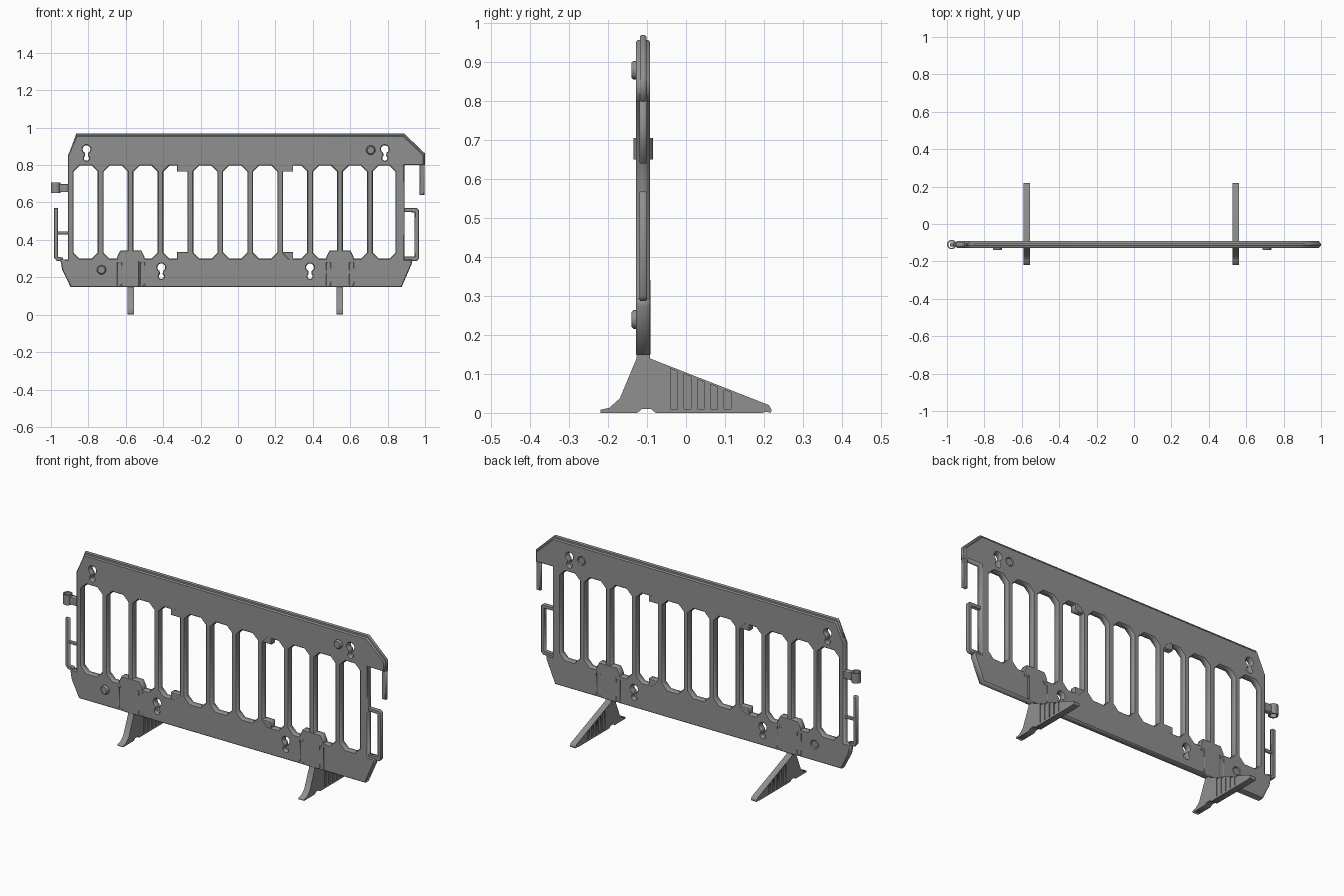
import bpy, bmesh
from math import pi, sin, cos, radians

if "Cube" in bpy.data.objects:
    bpy.data.objects.remove(bpy.data.objects["Cube"])

FRONT = (pi / 2, 0, 0)        # profile drawn in x, z
SIDE = (pi / 2, 0, pi / 2)    # profile drawn in y, z
FLAT = (0, 0, 0)              # profile drawn in x, y
PY = -0.11                    # centre plane of the barrier panel

dark = bpy.data.materials.new("dark_grey_plastic")
dark.diffuse_color = (0.28, 0.28, 0.28, 1)
dark.use_nodes = True
dark.node_tree.nodes["Principled BSDF"].inputs["Base Color"].default_value = dark.diffuse_color


def plate(name, polys, half, bevel=0.0, rot=FRONT, loc=(0, PY, 0)):
    """Filled profile (first loop outer, rest holes), thickened and edge-bevelled."""
    cu = bpy.data.curves.new(name, 'CURVE')
    cu.dimensions = '2D'
    cu.fill_mode = 'BOTH'
    cu.extrude = half - bevel
    cu.bevel_depth = bevel
    cu.bevel_resolution = 0
    cu.offset = -bevel
    for pts in polys:
        sp = cu.splines.new('POLY')
        sp.points.add(len(pts) - 1)
        for p, (a, b) in zip(sp.points, pts):
            p.co = (a, b, 0, 1)
        sp.use_cyclic_u = True
    cu.materials.append(dark)
    ob = bpy.data.objects.new(name, cu)
    bpy.context.collection.objects.link(ob)
    ob.rotation_euler = rot
    ob.location = loc
    bpy.ops.object.select_all(action='DESELECT')
    ob.select_set(True)
    bpy.context.view_layer.objects.active = ob
    bpy.ops.object.convert(target='MESH')
    ob = bpy.context.view_layer.objects.active
    bm = bmesh.new()
    bm.from_mesh(ob.data)
    bmesh.ops.remove_doubles(bm, verts=bm.verts, dist=0.0001)
    bmesh.ops.recalc_face_normals(bm, faces=bm.faces)
    bm.to_mesh(ob.data)
    bm.free()
    return ob


def rect(x0, x1, z0, z1):
    return [(x0, z0), (x1, z0), (x1, z1), (x0, z1)]


def arc(cx, cz, r, a0, a1, n):
    return [(cx + r * cos(radians(a0 + (a1 - a0) * i / n)),
             cz + r * sin(radians(a0 + (a1 - a0) * i / n))) for i in range(n + 1)]


def circle(cx, cz, r, n=16):
    return arc(cx, cz, r, 0, 360, n)[:-1]


def keyhole(cx, cz):
    return arc(cx, cz + 0.018, 0.021, -65, 245, 14) + arc(cx, cz - 0.03, 0.014, 120, 420, 10)


def opening(x0, x1, z0=0.3, z1=0.797, c=0.032):
    return [(x0, z0 + c), (x0 + c, z0), (x1 - c, z0), (x1, z0 + c),
            (x1, z1 - c), (x1 - c, z1), (x0 + c, z1), (x0, z1 - c)]


leg_x = (-0.573, 0.545)
bosses = ((0.71, 0.88), (-0.73, 0.24))
grooves = [rect(x + a, x + b, 0.16, 0.275) for x in leg_x
           for a, b in ((-0.071, -0.052), (0.052, 0.071))]

# Main panel with rails, bars, keyholes, grooves and boss sockets
outline = [(-0.862, 0.957), (0.885, 0.957), (0.993, 0.855), (0.993, 0.80), (0.889, 0.80),
           (0.889, 0.295), (0.93, 0.295), (0.93, 0.275), (0.875, 0.148), (-0.895, 0.148),
           (-0.94, 0.24), (-0.95, 0.295), (-0.91, 0.295), (-0.91, 0.85)]
holes = [opening(-0.879 + 0.16 * i, min(-0.75 + 0.16 * i, 0.842)) for i in range(11)]
holes += [keyhole(x, z) for x, z in ((-0.81, 0.867), (0.785, 0.867), (-0.41, 0.235), (0.385, 0.235))]
holes += [circle(x, z, 0.021) for x, z in bosses]
plate("barrier_panel", [outline] + holes + grooves, 0.018, 0.004)

# Thin ridge along the top edge
plate("top_ridge", [[(-0.908, 0.85), (-0.864, 0.97), (0.887, 0.97), (1.0, 0.862), (1.0, 0.80),
                     (0.97, 0.80), (0.97, 0.85), (0.88, 0.94), (-0.85, 0.94), (-0.89, 0.85)]],
      0.008, 0.003)

# Slightly recessed floors of the grooves
for i, g in enumerate(grooves):
    (x0, z0), (x1, z1) = g[0], g[2]
    plate(f"groove_floor_{i}", [rect(x0 - 0.006, x1 + 0.006, z0 - 0.006, z1 + 0.006)], 0.0155)

# Round stacking bosses on the front face
for i, (x, z) in enumerate(bosses):
    plate(f"boss_{i}", [circle(x, z, 0.024)], 0.0225, 0.005, loc=(0, -0.1175, 0))

# Square corner blocks in two of the openings
for i, (x0, x1) in enumerate(((-0.325, -0.255), (0.23, 0.295))):
    plate(f"upper_block_{i}", [rect(x0, x1, 0.765, 0.81)], 0.0175, 0.002)
    plate(f"lower_block_{i}", [rect(x0, x1, 0.29, 0.335)], 0.0175, 0.002)

# Feet and the brackets holding them
foot = [(-0.22, 0), (-0.22, 0.008), (-0.197, 0.013), (-0.17, 0.037), (-0.127, 0.14),
        (-0.127, 0.16), (-0.093, 0.16), (-0.093, 0.14), (0.213, 0.02), (0.22, 0.006), (0.217, 0),
        (0.207, 0.003), (0.195, 0), (-0.078, 0), (-0.09, 0.01), (-0.113, 0.01), (-0.125, 0)]
pockets = [[(y, 0.01), (y + 0.018, 0.01), (y + 0.018, 0.098 - 0.393 * (y + 0.018)),
            (y, 0.098 - 0.393 * y)] for y in [-0.04 + 0.0345 * i for i in range(5)]]
for side, x in zip(("left", "right"), leg_x):
    half = [(0.045, 0.148), (0.045, 0.285), (0.077, 0.285), (0.072, 0.312), (0.056, 0.343)]
    shape = [(x + a, z) for a, z in half] + [(x - a, z) for a, z in reversed(half)]
    plate(f"{side}_bracket", [shape], 0.0188, 0.003)
    plate(f"{side}_foot", [foot] + pockets, 0.0175, 0, SIDE, (x, 0, 0))
    plate(f"{side}_foot_web", [[(-0.043, 0.006), (0.118, 0.006), (0.118, 0.053), (-0.043, 0.116)]],
          0.0135, 0, SIDE, (x, 0, 0))

# Left coupling: ring on an arm, plus lower post
plate("coupling_ring", [circle(-0.975, PY, 0.025, 20), circle(-0.975, PY, 0.018, 20)],
      0.028, 0, FLAT, (0, 0, 0.678))
plate("coupling_arm", [rect(-0.955, -0.9, 0.655, 0.698)], 0.014, 0.002)
plate("left_post", [[(-0.984, 0.57), (-0.984, 0.305), (-0.968, 0.287), (-0.935, 0.287),
                     (-0.935, 0.305), (-0.962, 0.309), (-0.962, 0.57)]], 0.01, 0.003)
plate("left_post_strut", [rect(-0.966, -0.905, 0.43, 0.446)], 0.007, 0.002)

# Right coupling: hanging pin and loop handle
plate("right_pin", [rect(0.971, 0.996, 0.64, 0.82)], 0.01, 0.003)
plate("right_handle", [[(0.88, 0.57), (0.955, 0.57), (0.967, 0.56), (0.967, 0.3), (0.955, 0.287),
                        (0.88, 0.287), (0.88, 0.31), (0.945, 0.312), (0.945, 0.547),
                        (0.88, 0.55)]], 0.01, 0.003)
